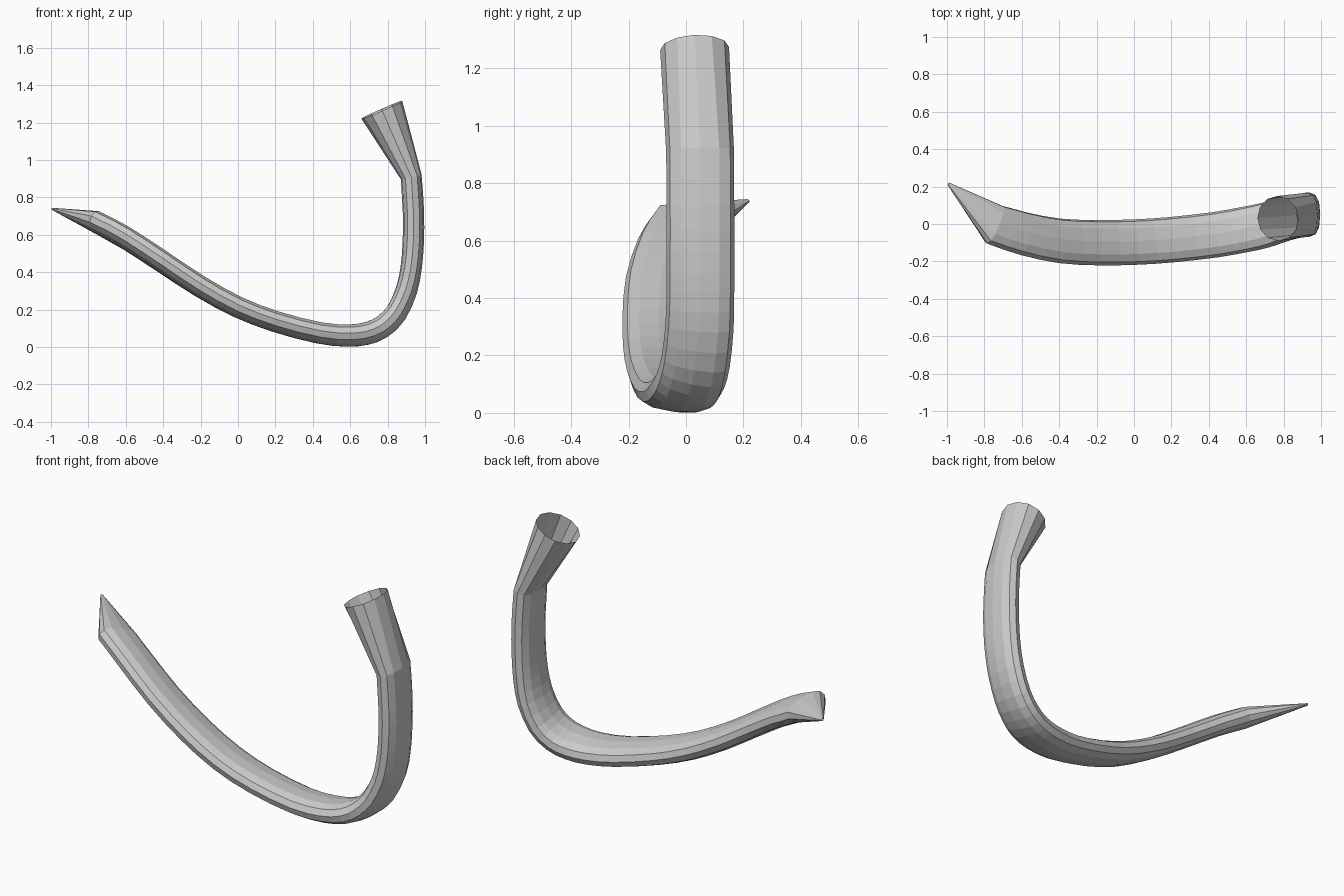
import bpy, bmesh, math
from mathutils import Vector

if "Cube" in bpy.data.objects:
    bpy.data.objects.remove(bpy.data.objects["Cube"])

SIDES = 12

# Stations along the bent tube:
# centre x, y, z, half width, half thickness, twist (degrees), boxiness power
mouth = (0.769, 0.030, 1.268, 0.120, 0.119, 0, 1.0)
tube = [
    (0.926, 0.049, 0.910, 0.118, 0.057, 0, 0.82),
    (0.938, 0.050, 0.720, 0.118, 0.057, 0, 0.82),
    (0.937, 0.050, 0.560, 0.118, 0.057, 0, 0.82),
    (0.926, 0.050, 0.425, 0.118, 0.057, 1, 0.82),
    (0.900, 0.047, 0.300, 0.119, 0.058, 3, 0.82),
    (0.845, 0.034, 0.180, 0.120, 0.059, 5, 0.82),
    (0.775, 0.015, 0.110, 0.121, 0.060, 6, 0.82),
    (0.695, -0.008, 0.074, 0.122, 0.060, 6, 0.82),
    (0.590, -0.030, 0.061, 0.122, 0.059, 6, 0.82),
    (0.430, -0.058, 0.076, 0.122, 0.057, 6, 0.82),
    (0.200, -0.084, 0.136, 0.122, 0.056, 6, 0.82),
    (0.000, -0.097, 0.213, 0.122, 0.056, 6, 0.82),
    (-0.200, -0.100, 0.322, 0.122, 0.056, 7, 0.82),
    (-0.400, -0.090, 0.453, 0.121, 0.056, 8, 0.82),
    (-0.590, -0.052, 0.577, 0.119, 0.056, 9, 0.82),
    (-0.742, -0.005, 0.660, 0.116, 0.056, 10, 0.82),
]
tip = (-0.992, 0.215, 0.738, 0.008, 0.006, 10, 1.0)


def midpoint(a, b, c, d):
    """Catmull-Rom midpoint between b and c."""
    return tuple((9 * (q + r) - p - s) / 16 for p, q, r, s in zip(a, b, c, d))


def mirror_end(a, b):
    return tuple(2 * p - q for p, q in zip(a, b))


# Double the stations of the tube for a smoother bend
padded = [mirror_end(tube[0], tube[1])] + tube + [mirror_end(tube[-1], tube[-2])]
stations = [mouth]
for i in range(1, len(padded) - 2):
    stations += [padded[i], midpoint(*padded[i - 1:i + 3])]
stations += [tube[-1], tip]
centres = [Vector(s[:3]) for s in stations]


def tangent(i):
    """Mitre direction: average of the two neighbouring segments."""
    t = Vector()
    if i > 0:
        t += (centres[i] - centres[i - 1]).normalized()
    if i < len(centres) - 1:
        t += (centres[i + 1] - centres[i]).normalized()
    return t.normalized()


def rounded(v, power):
    return math.copysign(abs(v) ** power, v) if abs(v) > 1e-6 else 0.0


# Loft the flattened tube through the stations
bm = bmesh.new()
rings = []
for i, (x, y, z, half_w, half_t, twist, power) in enumerate(stations):
    t = tangent(i)
    across = Vector((0, 1, 0))
    across = (across - t * across.dot(t)).normalized()
    out = t.cross(across)
    c, s = math.cos(math.radians(twist)), math.sin(math.radians(twist))
    across, out = across * c + out * s, out * c - across * s
    ring = []
    for k in range(SIDES):
        a = 2 * math.pi * k / SIDES
        ring.append(bm.verts.new(centres[i]
                                 + across * half_w * rounded(math.cos(a), power)
                                 + out * half_t * rounded(math.sin(a), power)))
    rings.append(ring)

for r0, r1 in zip(rings, rings[1:]):
    for k in range(SIDES):
        n = (k + 1) % SIDES
        bm.faces.new((r0[k], r0[n], r1[n], r1[k]))
bm.faces.new(rings[-1])  # tip cap; the mouth stays open

bmesh.ops.recalc_face_normals(bm, faces=bm.faces)
mesh = bpy.data.meshes.new("hook")
bm.to_mesh(mesh)
bm.free()
hook = bpy.data.objects.new("hook", mesh)
bpy.context.collection.objects.link(hook)
